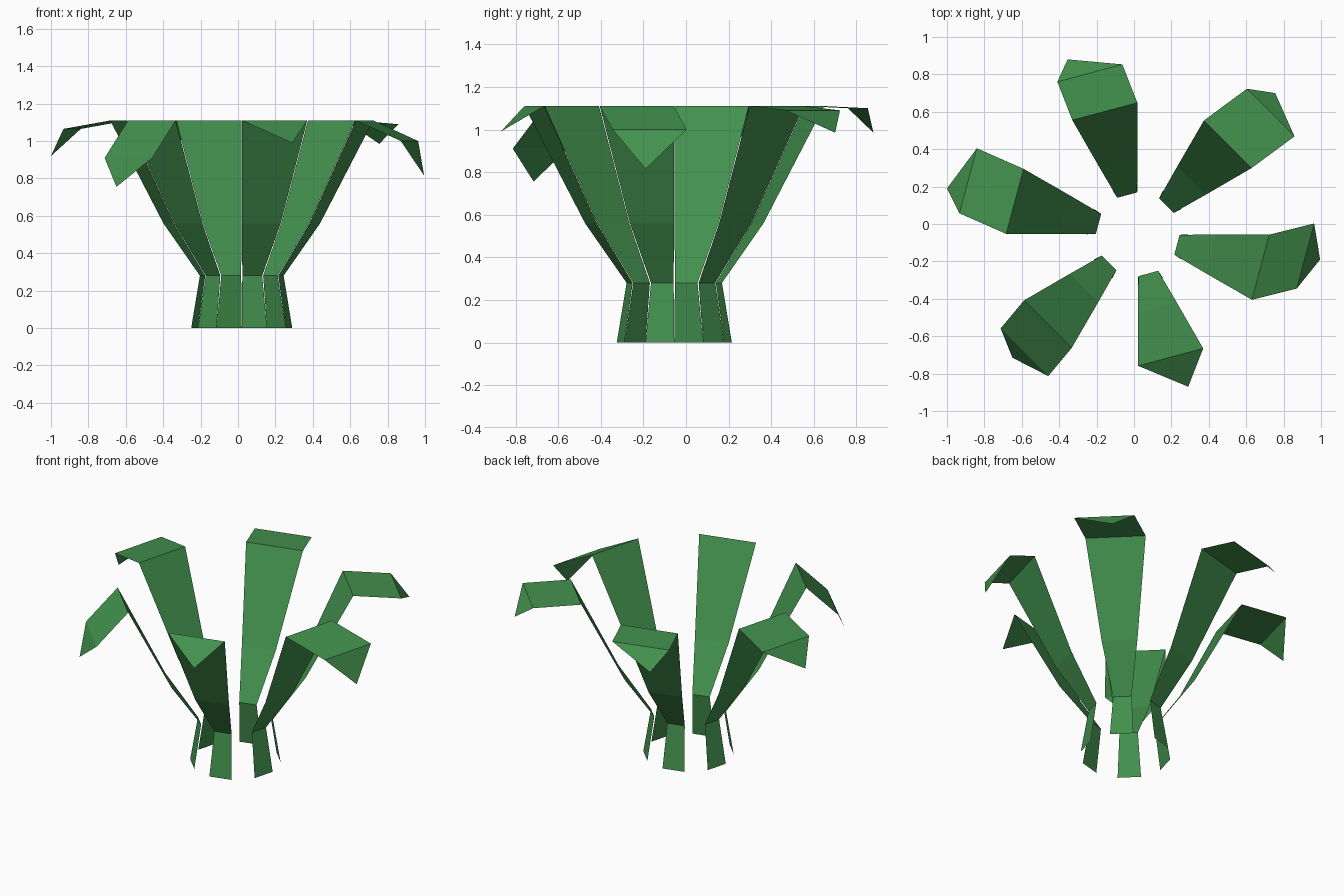
import bpy
import math
from mathutils import Vector

cube = bpy.data.objects.get("Cube")
if cube:
    bpy.data.objects.remove(cube, do_unlink=True)

# Single leaf green
green = bpy.data.materials.new("leaf_green")
green.use_nodes = True
colour = (0.055, 0.28, 0.075, 1)
green.diffuse_color = colour
green.node_tree.nodes["Principled BSDF"].inputs["Base Color"].default_value = colour

CENTRE = Vector((0.02, -0.055, 0))
# Shared leaf profile: distance from the centre, half width, height
PROFILE = [(0.261, 0.07, 0), (0.217, 0.055, 0.28),
           (0.405, 0.107, 0.56), (0.68, 0.18, 1.11)]


def make_leaf(name, angle, fold, tip):
    """Tapered strip, an optional drooping fold, and a pointed tip."""
    a = math.radians(angle)
    out = Vector((math.cos(a), math.sin(a), 0))
    side = Vector((-out.y, out.x, 0))
    verts = []
    for radius, half, z in PROFILE:
        mid = CENTRE + out * radius + Vector((0, 0, z))
        verts += [mid - side * half, mid + side * half]
    if fold:
        verts += [v + Vector(fold) for v in verts[-2:]]
    n = len(verts)
    faces = [(i, i + 2, i + 3, i + 1) for i in range(0, n - 2, 2)]
    verts.append(Vector(tip))
    faces.append((n - 2, n, n - 1))

    mesh = bpy.data.meshes.new(name)
    mesh.from_pydata(verts, [], faces)
    mesh.materials.append(green)
    mesh.update()
    leaf = bpy.data.objects.new(name, mesh)
    bpy.context.collection.objects.link(leaf)


# Six leaves, each drooping its own way: fold offset, then tip position
make_leaf("leaf_back", 105, (-0.08, 0.205, -0.01), (-0.355, 0.88, 0.985))
make_leaf("leaf_back_left", 45, (0.23, 0.17, -0.02), (0.755, 0.70, 0.985))
make_leaf("leaf_left", -15, (0.24, 0.06, -0.11), (0.995, -0.19, 0.815))
make_leaf("leaf_front", -75, None, (0.29, -0.87, 0.99))
make_leaf("leaf_front_right", -135, (-0.125, -0.15, -0.20), (-0.65, -0.715, 0.755))
make_leaf("leaf_right", 165, (-0.25, 0.11, -0.045), (-1.0, 0.19, 0.92))
